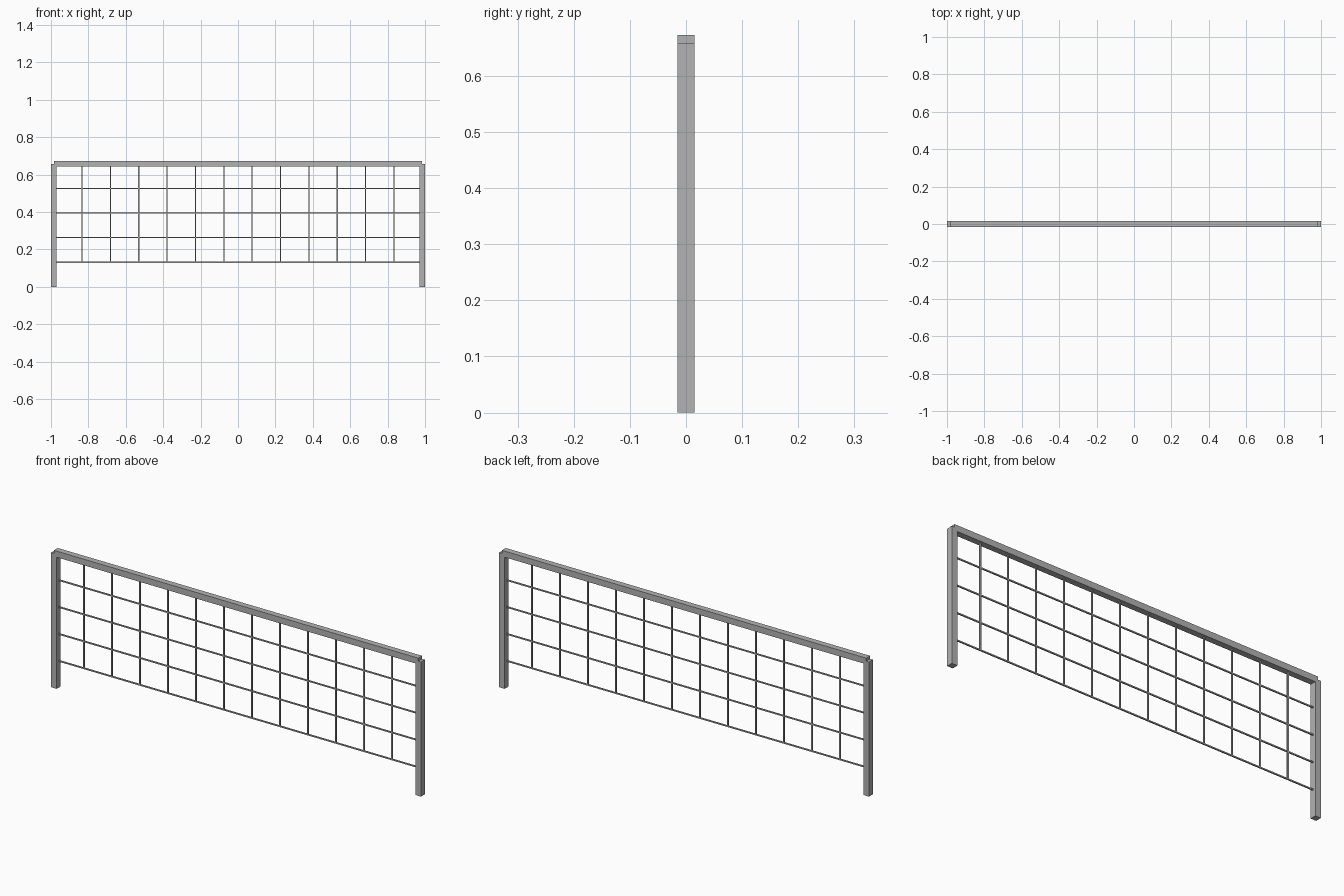
import bpy

cube = bpy.data.objects.get("Cube")
if cube:
    bpy.data.objects.remove(cube, do_unlink=True)

BEAM = 0.03           # square frame section
ROD = 0.006           # thin infill rod section
AXIS = 1 - BEAM / 2   # post centre line
POST_TOP = 0.658
COLUMNS, ROWS = 13, 5

steel = bpy.data.materials.new("grey_steel")
steel.use_nodes = True
steel.diffuse_color = (0.45, 0.45, 0.45, 1)
steel.node_tree.nodes["Principled BSDF"].inputs["Base Color"].default_value = steel.diffuse_color


def bar(name, size, location):
    """Add a square-edged bar with its size baked into the mesh."""
    bpy.ops.mesh.primitive_cube_add(size=1, location=location)
    obj = bpy.context.object
    obj.name = name
    obj.scale = size
    bpy.ops.object.transform_apply(location=False, rotation=False, scale=True)
    obj.data.materials.append(steel)
    return obj


# Frame: two posts and the top rail, which overlaps the post tops
for side, name in ((1, "left_post"), (-1, "right_post")):
    bar(name, (BEAM, BEAM, POST_TOP), (side * AXIS, 0, POST_TOP / 2))
bar("top_rail", (2 * AXIS, BEAM, BEAM), (0, 0, POST_TOP))

# Horizontal rods between the posts
row_step = POST_TOP / ROWS
for i in range(1, ROWS):
    bar(f"horizontal_rod_{i}", (2 * AXIS, ROD, ROD), (0, 0, i * row_step))

# Vertical rods from the lowest horizontal rod up to the rail
rod_height = POST_TOP - row_step
column_step = 2 * AXIS / COLUMNS
for i in range(1, COLUMNS):
    bar(f"vertical_rod_{i}", (ROD, ROD, rod_height),
        (-AXIS + i * column_step, 0, row_step + rod_height / 2))
